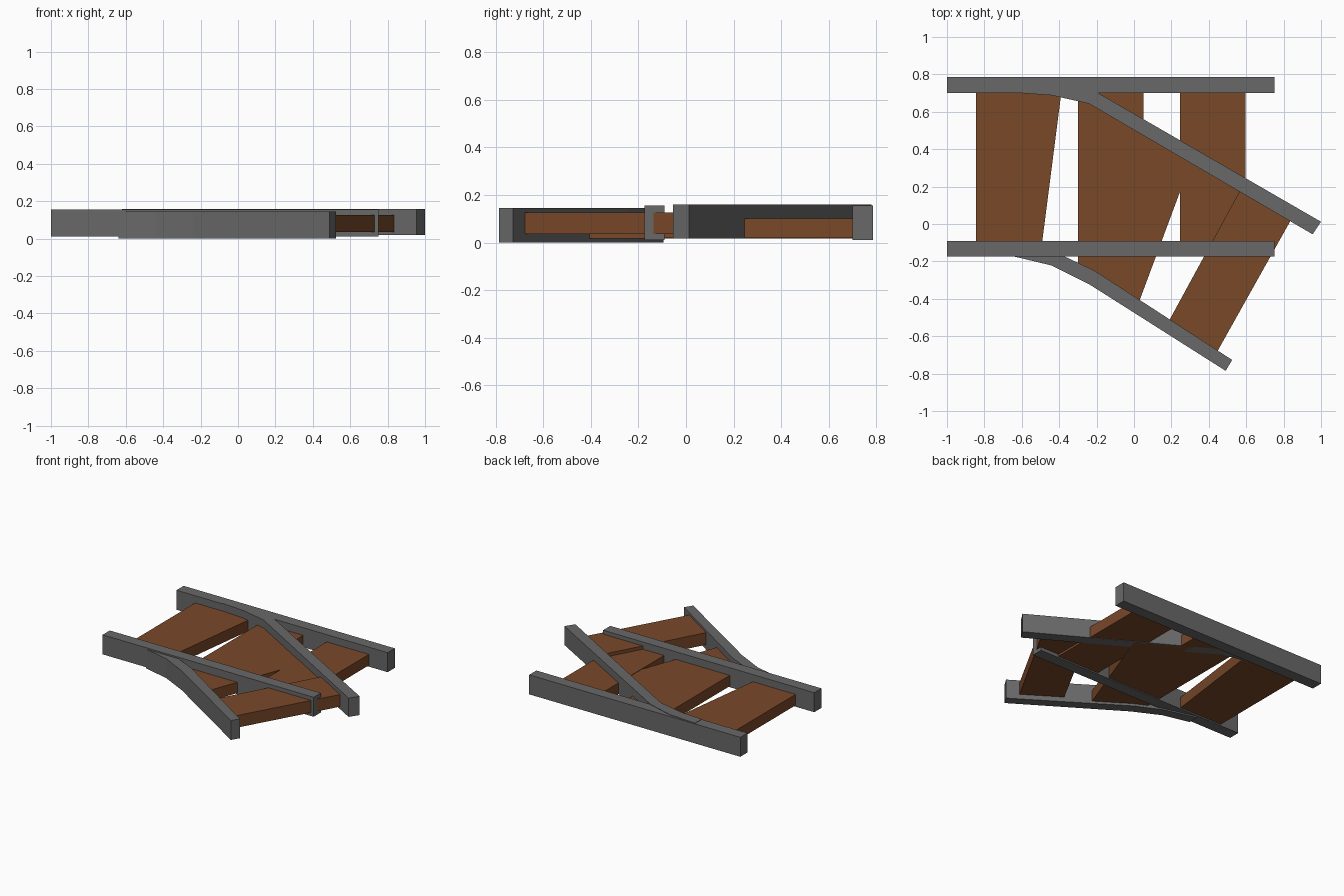
import bpy, bmesh

if "Cube" in bpy.data.objects:
    bpy.data.objects.remove(bpy.data.objects["Cube"])

wood = bpy.data.materials.new("brown_wood")
wood.diffuse_color = (0.19, 0.065, 0.022, 1)
wood.use_nodes = True
wood.node_tree.nodes["Principled BSDF"].inputs["Base Color"].default_value = wood.diffuse_color
steel = bpy.data.materials.new("grey_steel")
steel.diffuse_color = (0.14, 0.14, 0.14, 1)
steel.use_nodes = True
steel.node_tree.nodes["Principled BSDF"].inputs["Base Color"].default_value = steel.diffuse_color


def prism(name, outline, z0, z1, mat):
    """Extrude a counter-clockwise plan outline from z0 to z1."""
    bm = bmesh.new()
    face = bm.faces.new([bm.verts.new((x, y, z0)) for x, y in outline])
    ext = bmesh.ops.extrude_face_region(bm, geom=[face])
    for v in ext["geom"]:
        if isinstance(v, bmesh.types.BMVert):
            v.co.z = z1
    bmesh.ops.recalc_face_normals(bm, faces=bm.faces[:])
    mesh = bpy.data.meshes.new(name)
    bm.to_mesh(mesh)
    bm.free()
    obj = bpy.data.objects.new(name, mesh)
    bpy.context.collection.objects.link(obj)
    mesh.materials.append(mat)
    return obj


def rect(x0, x1, y0, y1):
    return [(x0, y0), (x1, y0), (x1, y1), (x0, y1)]


# straight rails
prism("straight_rail_back", rect(-1, 0.75, 0.70, 0.785), 0.01, 0.156, steel)
prism("straight_rail_front", rect(-1, 0.75, -0.175, -0.09), 0.01, 0.156, steel)

# diverging rails, starting inside the straight ones
prism("diverging_rail_back",
      [(-0.62, 0.701), (-0.44, 0.688), (-0.24, 0.643), (0.955, -0.055), (1.0, 0.012),
       (-0.20, 0.705), (-0.40, 0.765), (-0.62, 0.78)], 0.018, 0.159, steel)
prism("diverging_rail_front",
      [(-0.64, -0.174), (-0.44, -0.222), (-0.24, -0.322), (0.49, -0.785), (0.525, -0.727),
       (-0.21, -0.25), (-0.40, -0.16), (-0.64, -0.095)], 0.0, 0.145, steel)

# wooden sleepers
prism("sleeper_left",
      [(-0.845, -0.12), (-0.494, -0.12), (-0.385, 0.73), (-0.845, 0.73)], 0.02, 0.102, wood)
prism("sleeper_middle",
      [(-0.30, -0.27), (-0.22, -0.30), (0.02, -0.435), (0.325, 0.385), (0.05, 0.545),
       (0.05, 0.73), (-0.30, 0.73)], 0.018, 0.099, wood)
prism("sleeper_right", rect(0.245, 0.595, -0.12, 0.73), 0.02, 0.102, wood)
prism("sleeper_diverging",
      [(0.175, -0.54), (0.435, -0.70), (0.855, 0.05), (0.578, 0.20)], 0.036, 0.127, wood)
